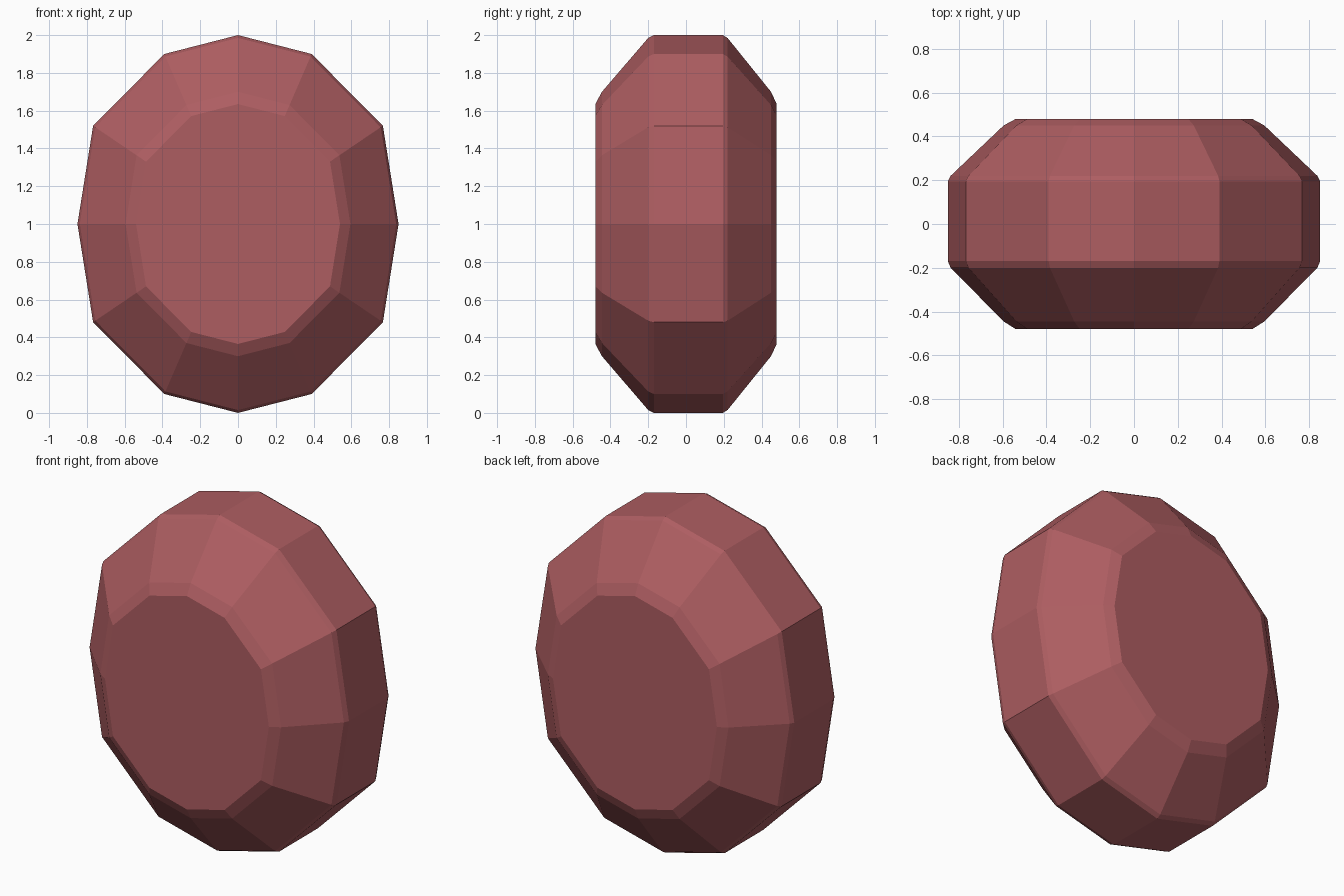
import bpy, bmesh

if "Cube" in bpy.data.objects:
    bpy.data.objects.remove(bpy.data.objects["Cube"])

# quarter outline of the twelve-sided body (x, z from centre), mirrored all round
quarter = [(0, 1.0), (0.39, 0.90), (0.767, 0.52), (0.85, 0)]
right = quarter + [(x, -z) for x, z in reversed(quarter[:-1])]
outline = right + [(-x, z) for x, z in reversed(right[1:-1])]

# front-to-back profile: (y, scale of outline), with small bevels at each edge
profile = [(-0.48, 0.635), (-0.445, 0.70), (-0.20, 0.985), (-0.17, 1.0),
           (0.195, 1.0), (0.22, 0.985), (0.45, 0.70), (0.48, 0.635)]

bm = bmesh.new()
rings = [[bm.verts.new((x * s, y, 1 + z * s)) for x, z in outline] for y, s in profile]
n = len(outline)
for a, b in zip(rings, rings[1:]):
    for i in range(n):
        j = (i + 1) % n
        bm.faces.new((a[i], a[j], b[j], b[i]))
# flat front and back faces
bm.faces.new(rings[0])
bm.faces.new(rings[-1])
bmesh.ops.recalc_face_normals(bm, faces=bm.faces)

mesh = bpy.data.meshes.new("faceted_disc")
bm.to_mesh(mesh)
bm.free()
disc = bpy.data.objects.new("faceted_disc", mesh)
bpy.context.collection.objects.link(disc)

# dusty red surface
mat = bpy.data.materials.new("dusty_red")
mat.diffuse_color = (0.42, 0.11, 0.12, 1)
mat.use_nodes = True
mat.node_tree.nodes["Principled BSDF"].inputs["Base Color"].default_value = mat.diffuse_color
mesh.materials.append(mat)
